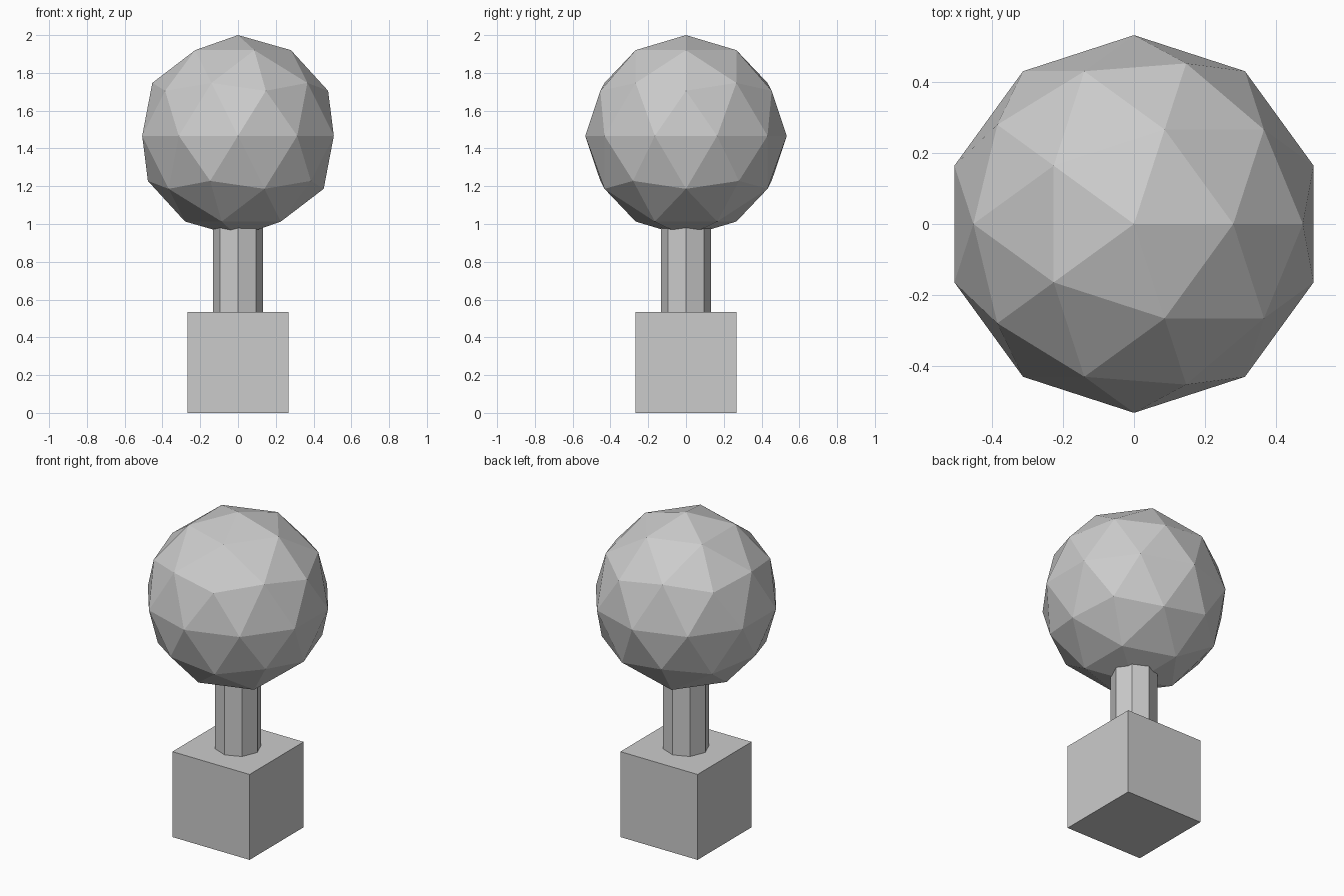
import bpy

if "Cube" in bpy.data.objects:
    bpy.data.objects.remove(bpy.data.objects["Cube"])

U = 2 / 7.5  # half the side of the base cube

# Square base block
bpy.ops.mesh.primitive_cube_add(size=2 * U, location=(0, 0, U))
bpy.context.object.name = "base_block"

# Eight-sided trunk, its top buried in the foliage
bpy.ops.mesh.primitive_cylinder_add(vertices=8, radius=U / 2, depth=2 * U,
                                    location=(0, 0, 3 * U))
bpy.context.object.name = "trunk"

# Faceted ball of foliage
bpy.ops.mesh.primitive_ico_sphere_add(subdivisions=2, radius=2 * U,
                                      location=(0, 0, 5.5 * U))
bpy.context.object.name = "foliage_ball"
